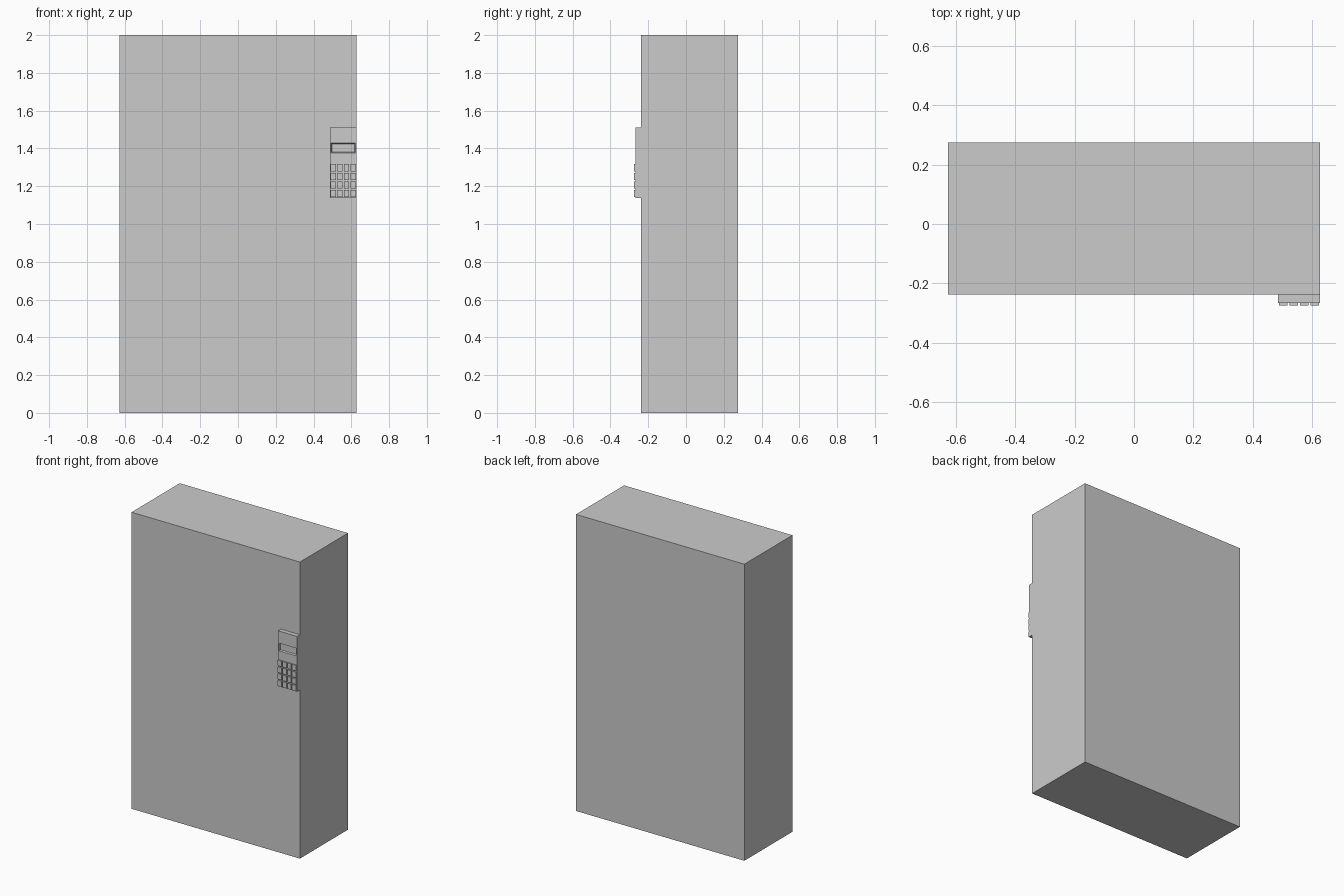
import bpy

if "Cube" in bpy.data.objects:
    bpy.data.objects.remove(bpy.data.objects["Cube"])


def box(name, x0, x1, y0, y1, z0, z1):
    """Axis-aligned box from its limits, with real mesh coordinates."""
    bpy.ops.mesh.primitive_cube_add(size=1)
    ob = bpy.context.object
    ob.name = name
    for v in ob.data.vertices:
        v.co.x = x1 if v.co.x > 0 else x0
        v.co.y = y1 if v.co.y > 0 else y0
        v.co.z = z1 if v.co.z > 0 else z0
    return ob


RIGHT = 0.628
BODY_FRONT = -0.237
PANEL_FRONT = -0.267
PANEL_LEFT = 0.486

# Cabinet body
box("cabinet_body", -RIGHT, RIGHT, BODY_FRONT, 0.275, 0, 2)

# Control panel at the right edge of the front
panel = box("control_panel", PANEL_LEFT, RIGHT, PANEL_FRONT, BODY_FRONT, 1.137, 1.51)

# Display window sunk into the panel, with sloping walls
cutter = box("display_cutter", 0.491, 0.623, PANEL_FRONT - 0.005, PANEL_FRONT + 0.01, 1.375, 1.43)
cx, cz = 0.557, 1.4025
for v in cutter.data.vertices:
    if v.co.y > PANEL_FRONT:
        v.co.x += 0.006 if v.co.x < cx else -0.006
        v.co.z += 0.006 if v.co.z < cz else -0.006
cutter.hide_render = True
cutter.hide_viewport = True
cut = panel.modifiers.new("display_recess", "BOOLEAN")
cut.operation = "DIFFERENCE"
cut.solver = "EXACT"
cut.object = cutter

# Keypad: four columns by four rows of raised keys
COLS, ROWS = 4, 4
PITCH_X, PITCH_Z = 0.0357, 0.0455
for r in range(ROWS):
    for c in range(COLS):
        x = 0.489 + c * PITCH_X
        z = 1.142 + r * PITCH_Z
        box(f"key_{r + 1}_{c + 1}", x, x + 0.0285, -0.275, PANEL_FRONT + 0.002, z, z + 0.038)
